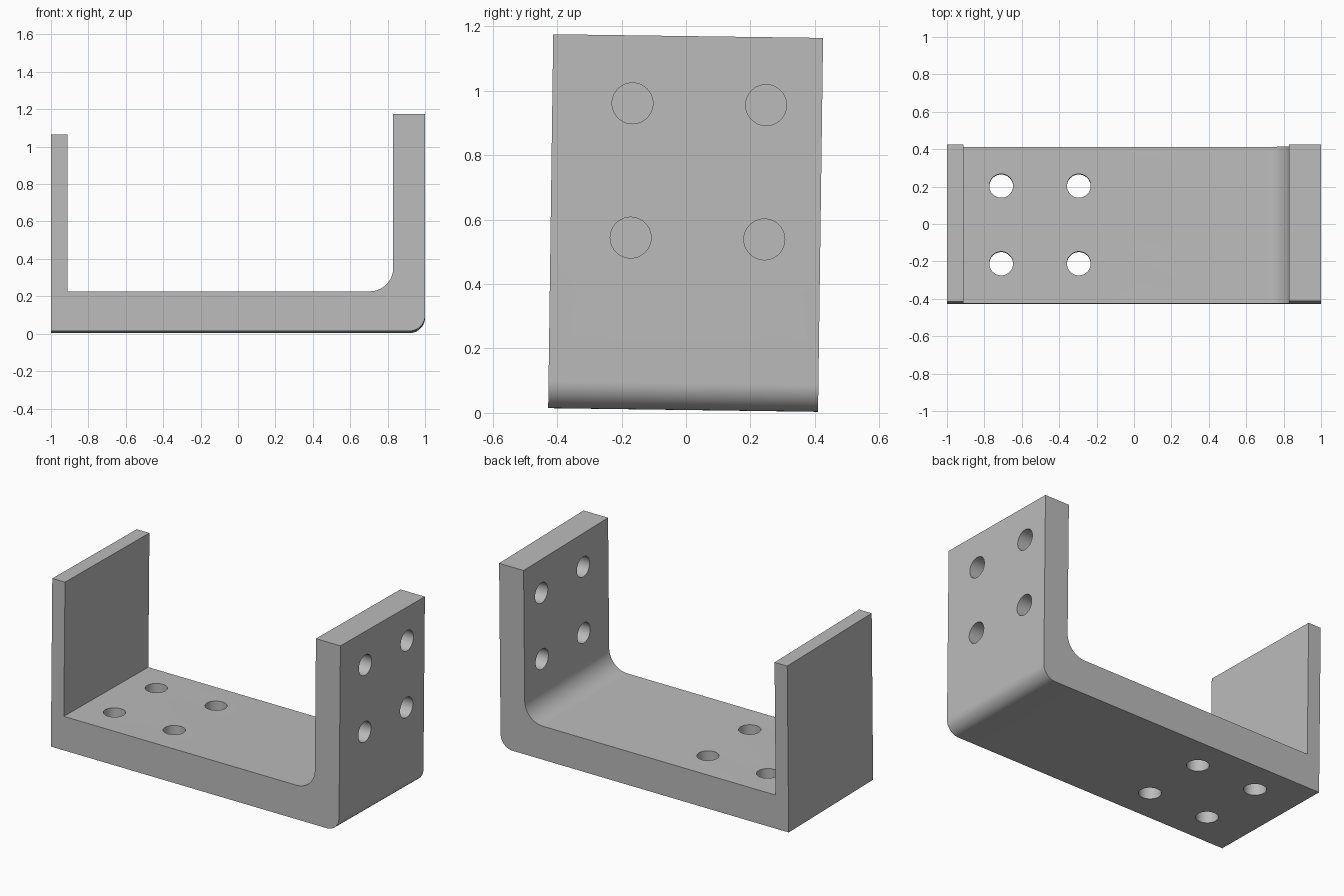
import bpy, bmesh, math
from mathutils import Matrix, Vector

cube = bpy.data.objects.get("Cube")
if cube:
    bpy.data.objects.remove(cube, do_unlink=True)

HALF_DEPTH = 0.419
HOLE_RADIUS = 0.0635
TILT = -0.0135

steel = bpy.data.materials.new("grey_steel")
steel.use_nodes = True
steel.diffuse_color = (0.5, 0.5, 0.5, 1)
steel.node_tree.nodes["Principled BSDF"].inputs["Base Color"].default_value = (0.5, 0.5, 0.5, 1)


def arc(cx, cz, radius, start, end, steps=16):
    """Points along a fillet in the x-z plane, angles in degrees."""
    angles = [math.radians(start + (end - start) * i / steps) for i in range(steps + 1)]
    return [(cx + radius * math.cos(a), cz + radius * math.sin(a)) for a in angles]


def make_object(name, bm):
    mesh = bpy.data.meshes.new(name)
    bm.to_mesh(mesh)
    bm.free()
    mesh.materials.append(steel)
    obj = bpy.data.objects.new(name, mesh)
    bpy.context.collection.objects.link(obj)
    return obj


# U-shaped bracket: thin wall, thick floor and filleted thick wall
profile = [(-1, 0)]
profile += arc(0.917, 0.083, 0.083, -90, 0)
profile += [(1, 1.161), (0.83, 1.161)]
profile += arc(0.705, 0.337, 0.125, 0, -90)
profile += [(-0.912, 0.212), (-0.912, 1.05), (-1, 1.05)]

bm = bmesh.new()
face = bm.faces.new([bm.verts.new((x, -HALF_DEPTH, z)) for x, z in profile])
ext = bmesh.ops.extrude_face_region(bm, geom=[face])
moved = [v for v in ext["geom"] if isinstance(v, bmesh.types.BMVert)]
bmesh.ops.translate(bm, verts=moved, vec=(0, 2 * HALF_DEPTH, 0))
bmesh.ops.recalc_face_normals(bm, faces=bm.faces)
bracket = make_object("bracket", bm)

# Bolt holes: four through the floor, four through the thick wall
bm = bmesh.new()


def drill(location, axis):
    turn = Vector((0, 0, 1)).rotation_difference(Vector(axis)).to_matrix().to_4x4()
    bmesh.ops.create_cone(bm, cap_ends=True, segments=48, radius1=HOLE_RADIUS,
                          radius2=HOLE_RADIUS, depth=0.5,
                          matrix=Matrix.Translation(location) @ turn)


for x in (-0.71, -0.295):
    for y in (-0.205, 0.21):
        drill((x, y, 0.1), (0, 0, 1))
for y in (-0.17, 0.245):
    for z in (0.533, 0.95):
        drill((0.915, y, z), (1, 0, 0))
cutter = make_object("hole_cutter", bm)
cutter.hide_render = True

cut = bracket.modifiers.new("bolt_holes", "BOOLEAN")
cut.operation = "DIFFERENCE"
cut.solver = "EXACT"
cut.object = cutter
bpy.context.view_layer.objects.active = bracket
bracket.select_set(True)
bpy.ops.object.modifier_apply(modifier=cut.name)
bpy.data.objects.remove(cutter, do_unlink=True)

# Smooth fillets and hole walls, with the slight lean of the whole bracket
bpy.ops.object.shade_smooth_by_angle(angle=math.radians(30))
bracket.location = (0, -0.009, 0.009)
bracket.rotation_euler = (TILT, 0, 0)
